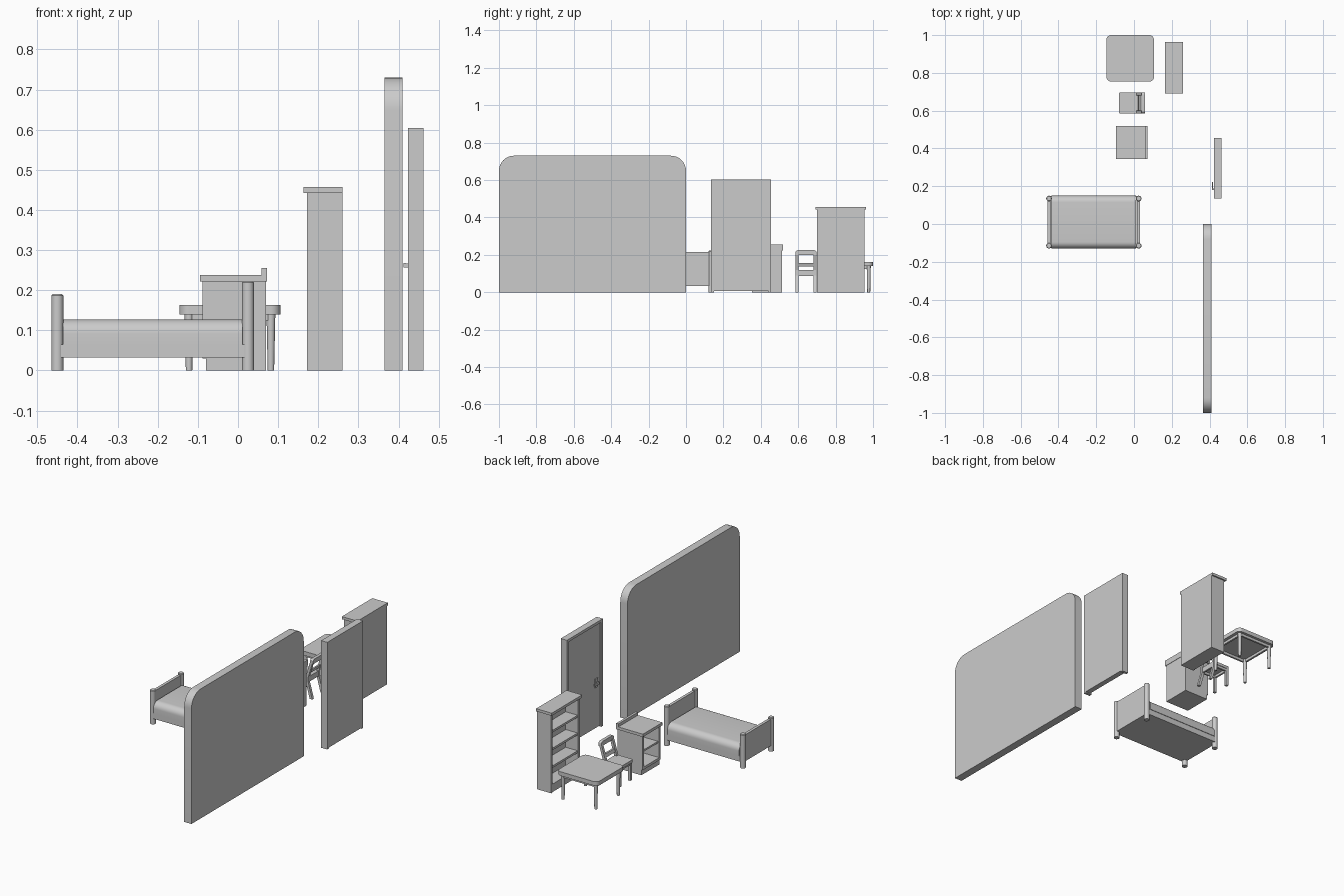
import bpy, bmesh
from mathutils import Vector, Matrix

cube = bpy.data.objects.get("Cube")
if cube:
    bpy.data.objects.remove(cube, do_unlink=True)

GREY = (0.6, 0.6, 0.6, 1)
mat = bpy.data.materials.new("plain grey")
mat.use_nodes = True
mat.diffuse_color = GREY
mat.node_tree.nodes["Principled BSDF"].inputs["Base Color"].default_value = GREY


def finish(name, bm, smooth=False):
    bmesh.ops.recalc_face_normals(bm, faces=bm.faces)
    mesh = bpy.data.meshes.new(name)
    bm.to_mesh(mesh)
    bm.free()
    mesh.materials.append(mat)
    ob = bpy.data.objects.new(name, mesh)
    bpy.context.collection.objects.link(ob)
    if smooth:
        bpy.ops.object.select_all(action='DESELECT')
        ob.select_set(True)
        bpy.context.view_layer.objects.active = ob
        bpy.ops.object.shade_smooth_by_angle()
    return ob


def box(name, x, y, z, radius=0, pick=None):
    """Box from three ranges; edges chosen by pick(midpoint, direction) are rounded."""
    bm = bmesh.new()
    lo, hi = Vector((x[0], y[0], z[0])), Vector((x[1], y[1], z[1]))
    bmesh.ops.create_cube(bm, size=1, matrix=Matrix.Translation((lo + hi) / 2)
                          @ Matrix.Diagonal((*(hi - lo), 1)))
    if radius:
        edges = []
        for e in bm.edges:
            a, b = (v.co for v in e.verts)
            d = (b - a).normalized()
            if pick((a + b) / 2, [abs(c) > 0.9 for c in d]):
                edges.append(e)
        bmesh.ops.bevel(bm, geom=edges, offset=radius, segments=8, profile=0.5, affect='EDGES')
    return finish(name, bm, bool(radius))


def post(name, x, y, z, r_low, r_high, sides=20):
    bm = bmesh.new()
    bmesh.ops.create_cone(bm, cap_ends=True, segments=sides, radius1=r_low, radius2=r_high,
                          depth=z[1] - z[0], matrix=Matrix.Translation((x, y, sum(z) / 2)))
    return finish(name, bm, True)


def strut(name, path, wx, wy):
    """Rectangular bar following points, with level cross-sections."""
    bm = bmesh.new()
    rings = [[bm.verts.new((px + sx * wx / 2, py + sy * wy / 2, pz))
              for sx, sy in ((-1, -1), (1, -1), (1, 1), (-1, 1))] for px, py, pz in path]
    for a, b in zip(rings, rings[1:]):
        for i in range(4):
            j = (i + 1) % 4
            bm.faces.new((a[i], a[j], b[j], b[i]))
    bm.faces.new(rings[0])
    bm.faces.new(rings[-1])
    return finish(name, bm)


# Tall wall panel with rounded top corners
box("wall_panel", (0.365, 0.41), (-1, 0), (0, 0.73), 0.08,
    lambda m, d: d[0] and m.z > 0.5)

# Door: slab in a raised frame, hinges and lever handle
box("door_slab", (0.432, 0.462), (0.15, 0.44), (0.006, 0.59))
for side, y in (("right", 0.135), ("left", 0.44)):
    box("door_jamb_" + side, (0.424, 0.462), (y, y + 0.015), (0, 0.604))
box("door_head", (0.424, 0.462), (0.15, 0.44), (0.589, 0.604))
for z in (0.1, 0.48):
    post("door_hinge", 0.431, 0.437, (z, z + 0.03), 0.004, 0.004, 10)
box("handle_plate", (0.427, 0.432), (0.172, 0.196), (0.235, 0.285))
box("handle_stem", (0.414, 0.428), (0.18, 0.188), (0.257, 0.267))
box("handle_lever", (0.412, 0.419), (0.18, 0.222), (0.256, 0.268))

# Bookcase, open towards -x
for side, y in (("right", 0.70), ("left", 0.941)):
    box("bookcase_side_" + side, (0.172, 0.26), (y, y + 0.014), (0, 0.442))
box("bookcase_back", (0.25, 0.26), (0.714, 0.941), (0, 0.442))
box("bookcase_top", (0.163, 0.26), (0.692, 0.963), (0.442, 0.457))
box("bookcase_base", (0.175, 0.25), (0.714, 0.941), (0, 0.045))
for z in (0.135, 0.235, 0.335):
    box("bookcase_shelf", (0.176, 0.25), (0.714, 0.941), (z, z + 0.012))

# Cabinet, open towards -x, with a back ledge
for side, y in (("right", 0.352), ("left", 0.5)):
    box("cabinet_side_" + side, (-0.088, 0.07), (y, y + 0.012), (0.03, 0.222))
box("cabinet_back", (0.058, 0.07), (0.364, 0.5), (0.03, 0.222))
box("cabinet_floor", (-0.088, 0.058), (0.364, 0.5), (0.03, 0.045))
box("cabinet_shelf", (-0.08, 0.058), (0.364, 0.5), (0.125, 0.135))
box("cabinet_plinth", (-0.08, 0.07), (0.352, 0.512), (0, 0.03))
box("cabinet_top", (-0.095, 0.072), (0.345, 0.519), (0.222, 0.238))
box("cabinet_ledge", (0.058, 0.072), (0.345, 0.519), (0.238, 0.255))

# Table with rounded corners, apron and tapered legs
CX, CY = -0.02, 0.877
box("table_top", (CX - 0.126, CX + 0.126), (CY - 0.123, CY + 0.123), (0.14, 0.163), 0.025,
    lambda m, d: d[2])
for s in (-1, 1):
    a, b = sorted((s * 0.098, s * 0.108))
    box("table_apron_long", (CX - 0.1, CX + 0.1), (CY + a, CY + b), (0.125, 0.14))
    box("table_apron_short", (CX + a, CX + b), (CY - 0.1, CY + 0.1), (0.125, 0.14))
    for t in (-1, 1):
        post("table_leg", CX + s * 0.102, CY + t * 0.1, (0, 0.14), 0.008, 0.011, 16)

# Chair facing -x with a leaning ladder back
box("chair_seat", (-0.08, 0.025), (0.585, 0.697), (0.102, 0.118), 0.008,
    lambda m, d: d[2])
for y in (0.593, 0.689):
    strut("chair_front_leg", [(-0.066, y, 0), (-0.066, y, 0.104)], 0.015, 0.015)
    strut("chair_back_post", [(0.045, y, 0), (0.02, y, 0.09), (0.02, y, 0.12),
                              (0.05, y, 0.217)], 0.016, 0.015)
    box("chair_side_rail", (-0.066, 0.02), (y - 0.005, y + 0.005), (0.088, 0.102))
for x in (-0.066, 0.02):
    box("chair_cross_rail", (x - 0.005, x + 0.005), (0.593, 0.689), (0.088, 0.102))
strut("chair_middle_slat", [(0.025, 0.641, 0.138), (0.031, 0.641, 0.156)], 0.01, 0.09)
box("chair_top_rail", (0.04, 0.058), (0.585, 0.697), (0.2, 0.225), 0.014,
    lambda m, d: d[0] and m.z > 0.22)

# Bed: round posts, end boards, base and soft mattress
for end, x, top in (("foot", -0.45, 0.19), ("head", 0.025, 0.222)):
    box(end + "board", (x - 0.008, x + 0.008), (-0.115, 0.135), (0.033, top - 0.008))
    for y in (-0.115, 0.135):
        post(end + "_post", x, y, (0, top - 0.003), 0.015, 0.015)
        post(end + "_post_cap", x, y, (top - 0.003, top), 0.015, 0.012)
box("bed_base", (-0.442, 0.017), (-0.127, 0.147), (0.033, 0.065))
box("mattress", (-0.436, 0.011), (-0.13, 0.15), (0.065, 0.127), 0.035,
    lambda m, d: d[0] and m.z > 0.12)
